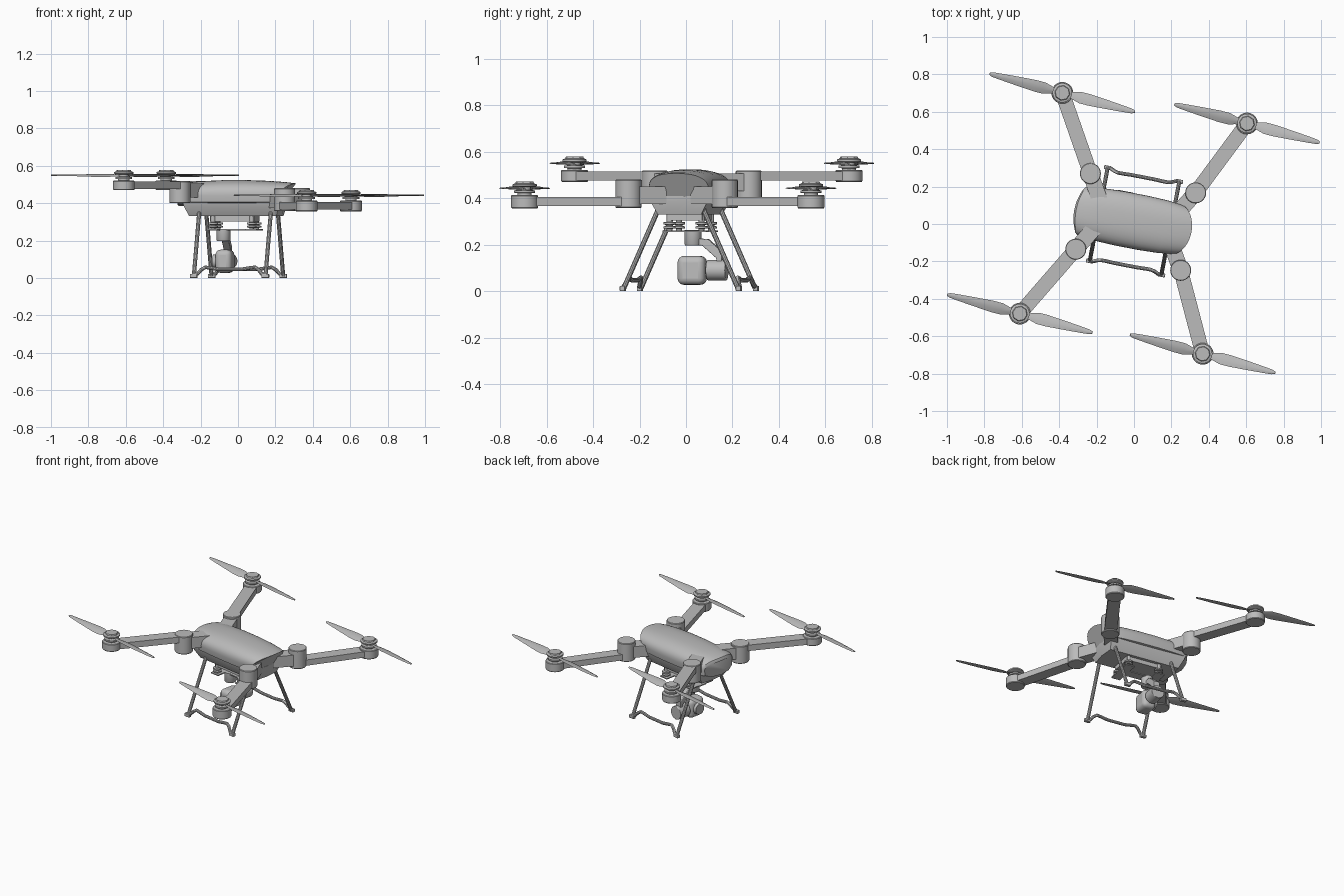
import bpy, bmesh, math
from mathutils import Vector, Matrix

cube = bpy.data.objects.get("Cube")
if cube:
    bpy.data.objects.remove(cube, do_unlink=True)

grey = bpy.data.materials.new("light_grey")
grey.use_nodes = True
COLOR = (0.5, 0.5, 0.5, 1)
grey.diffuse_color = COLOR
grey.node_tree.nodes["Principled BSDF"].inputs["Base Color"].default_value = COLOR

# Everything is built along +x (nose), then the whole aircraft is yawed
YAW = Matrix.Rotation(math.radians(-10.9), 4, 'Z') @ Matrix.Translation((0, 0.015, 0))
made = []


def finish(name, bm, bevel=0):
    bmesh.ops.recalc_face_normals(bm, faces=bm.faces[:])
    me = bpy.data.meshes.new(name)
    bm.to_mesh(me)
    bm.free()
    me.materials.append(grey)
    ob = bpy.data.objects.new(name, me)
    bpy.context.collection.objects.link(ob)
    ob.matrix_world = YAW
    if bevel:
        mod = ob.modifiers.new("rounded_edges", 'BEVEL')
        mod.width, mod.segments = bevel, 4
    made.append(ob)
    return ob


def loft(bm, rings):
    """Skin a list of closed point rings and cap both ends."""
    rows = [[bm.verts.new(p) for p in r] for r in rings]
    n = len(rows[0])
    for a, b in zip(rows, rows[1:]):
        for i in range(n):
            bm.faces.new((a[i], a[(i + 1) % n], b[(i + 1) % n], b[i]))
    bm.faces.new(rows[0][::-1])
    bm.faces.new(rows[-1])


def turned(bm, x, y, profile, sides=32):
    """Vertical turned part from (radius, z) pairs."""
    loft(bm, [[(x + r * math.cos(2 * math.pi * i / sides),
                y + r * math.sin(2 * math.pi * i / sides), z) for i in range(sides)]
              for r, z in profile])


def box(bm, center, size):
    m = Matrix.Translation(center) @ Matrix.Diagonal((*size, 1))
    bmesh.ops.create_cube(bm, size=1, matrix=m)


def beam(bm, p, q, width, z0, z1):
    """Level bar of rectangular section between two plan points."""
    p, q = Vector(p), Vector(q)
    s = (q - p).normalized().orthogonal() * width / 2
    loft(bm, [[(c.x + k * s.x, c.y + k * s.y, z) for k, z in
               ((-1, z0), (1, z0), (1, z1), (-1, z1))] for c in (p, q)])


def rod(bm, points, r, sides=10):
    """Round rod through a list of points."""
    pts = [Vector(p) for p in points]
    rings = []
    for i, p in enumerate(pts):
        t = (pts[min(i + 1, len(pts) - 1)] - pts[max(i - 1, 0)]).normalized()
        u = t.cross(Vector((0.3, 0.5, 0.81))).normalized()
        v = t.cross(u)
        rings.append([p + r * (math.cos(a) * u + math.sin(a) * v)
                      for a in (2 * math.pi * k / sides for k in range(sides))])
    loft(bm, rings)


# Fuselage shell: domed sections, rounded rear, undercut nose
def section(x, w, crown, bulge, shear):
    pts = []
    for i in range(21):
        a = math.pi * i / 20
        c, s = math.cos(a), math.sin(a)
        pts.append((math.copysign(abs(c) ** 0.8, c), 0.44 + (crown - 0.44) * abs(s) ** 0.8))
    pts += [(-0.96, 0.405), (-0.6, 0.39), (0, 0.386), (0.6, 0.39), (0.96, 0.405)]
    return [(x + bulge * (1 - k * k) - shear * (crown - z), w * k, z) for k, z in pts]


bm = bmesh.new()
loft(bm, [section(*s) for s in (
    (-0.300, 0.118, 0.480, -0.028, 0), (-0.292, 0.128, 0.497, -0.026, 0),
    (-0.270, 0.136, 0.508, -0.020, 0), (-0.20, 0.142, 0.517, -0.008, 0),
    (-0.08, 0.147, 0.523, 0, 0), (0.05, 0.147, 0.523, 0, 0),
    (0.16, 0.143, 0.519, 0.008, 0.1), (0.24, 0.136, 0.512, 0.022, 0.35),
    (0.275, 0.130, 0.506, 0.035, 0.55))])
finish("fuselage_shell", bm)

# Tapered belly
bm = bmesh.new()
loft(bm, [[(x0, -w, z), (x1, -w, z), (x1 + 0.01, 0, z), (x1, w, z), (x0, w, z), (x0 - 0.01, 0, z)]
          for x0, x1, w, z in ((-0.25, 0.225, 0.095, 0.33), (-0.275, 0.24, 0.125, 0.385),
                               (-0.28, 0.24, 0.13, 0.41))])
finish("belly", bm)

# Arms: pivot, motor position, hinge / arm / pod heights
ARMS = {
    "rear": ((-0.28, 0.206), (-0.509, 0.601), (0.40, 0.518), (0.475, 0.515), (0.47, 0.52), 0.43),
    "front": ((0.292, 0.211), (0.4915, 0.627), (0.357, 0.48), (0.366, 0.405), (0.356, 0.413), 0.375),
}
# Blade stations: distance, chord, pitch in degrees
BLADE = ((0.025, 0.03, 18), (0.06, 0.042, 18), (0.10, 0.064, 16), (0.15, 0.064, 14),
         (0.25, 0.049, 10), (0.34, 0.034, 7), (0.385, 0.025, 5), (0.402, 0.012, 5))
for end, (piv, mot, hinge, arm, pod, sh) in ARMS.items():
    for side, k in (("left", 1), ("right", -1)):
        px, py, mx, my = piv[0], k * piv[1], mot[0], k * mot[1]
        tag = f"{end}_{side}"
        bm = bmesh.new()
        turned(bm, px, py, [(0.053, hinge[0]), (0.056, hinge[0] + 0.004),
                            (0.056, hinge[1] - 0.004), (0.053, hinge[1])])
        finish(f"{tag}_hinge", bm)
        bm = bmesh.new()
        beam(bm, (px * 0.72, py * 0.35), (px, py), 0.085, sh, sh + 0.075)
        finish(f"{tag}_shoulder", bm)
        bm = bmesh.new()
        beam(bm, (px, py), (mx, my), 0.078, *arm)
        finish(f"{tag}_arm", bm)
        z = pod[1]
        bm = bmesh.new()
        turned(bm, mx, my, [(0.055, pod[0]), (0.058, pod[0] + 0.004), (0.058, z - 0.003), (0.055, z)])
        turned(bm, mx, my, [(0.03, z - 0.002), (0.03, z + 0.008), (0.045, z + 0.010), (0.045, z + 0.020),
                            (0.026, z + 0.022), (0.026, z + 0.036)])
        finish(f"{tag}_motor", bm)
        bm = bmesh.new()
        turned(bm, mx, my, [(0.046, z + 0.034), (0.052, z + 0.038), (0.052, z + 0.046), (0.042, z + 0.050)])
        turned(bm, mx, my, [(0.042, z + 0.048), (0.038, z + 0.058)], 8)
        finish(f"{tag}_hub_cap", bm)

        # Two twisted blades
        bm = bmesh.new()
        for turn in (0, math.pi):
            rot = Matrix.Translation((mx, my, z + 0.028)) @ Matrix.Rotation(
                turn + math.radians(-3.8), 4, 'Z')
            rings = []
            for d, chord, pitch in BLADE:
                tw = Matrix.Rotation(math.radians(-pitch), 4, 'X')
                rings.append([rot @ (Vector((d, 0, 0)) + tw @ Vector((0, u * chord, v)))
                              for u, v in ((-0.5, 0), (-0.2, 0.004), (0.15, 0.004),
                                           (0.5, 0), (0.1, -0.002), (-0.25, -0.002))])
            loft(bm, rings)
        finish(f"{tag}_propeller", bm)

# Landing gear: two splayed legs, feet and an arched skid bar on each side
for side, k in (("left", 1), ("right", -1)):
    bm = bmesh.new()
    for x in (-0.195, 0.195):
        rod(bm, [(x, k * 0.095, 0.36), (x, k * 0.25, 0.012)], 0.011)
    finish(f"{side}_legs", bm)
    bm = bmesh.new()
    for x in (-0.195, 0.195):
        box(bm, (x, k * 0.254, 0.011), (0.04, 0.022, 0.022))
    finish(f"{side}_feet", bm, 0.004)
    bm = bmesh.new()
    half = [(0.195, 0.254, 0.014), (0.175, 0.252, 0.022), (0.155, 0.243, 0.045),
            (0.135, 0.238, 0.057), (0.11, 0.238, 0.054), (0.06, 0.24, 0.046)]
    path = [(-x, k * y, z) for x, y, z in half] + [(x, k * y, z) for x, y, z in half[::-1]]
    rod(bm, path, 0.010)
    finish(f"{side}_skid_bar", bm)

# Camera mount: plates with four dampers
bm = bmesh.new()
box(bm, (-0.02, 0, 0.318), (0.24, 0.15, 0.03))
finish("mount_upper_plate", bm)
bm = bmesh.new()
box(bm, (-0.02, 0, 0.258), (0.28, 0.06, 0.007))
for x in (-0.125, 0.085):
    box(bm, (x, 0, 0.258), (0.06, 0.19, 0.007))
finish("mount_lower_plate", bm)
bm = bmesh.new()
for x in (-0.125, 0.085):
    for y in (-0.07, 0.07):
        turned(bm, x, y, [(0.013, 0.255), (0.013, 0.268), (0.026, 0.270), (0.026, 0.278), (0.015, 0.281),
                          (0.015, 0.284), (0.026, 0.287), (0.026, 0.296), (0.013, 0.298), (0.013, 0.332)], 20)
finish("mount_dampers", bm)

# Gimbal: yaw motor, bent arm, pitch motor
bm = bmesh.new()
turned(bm, -0.082, 0, [(0.034, 0.197), (0.037, 0.202), (0.037, 0.262)])
finish("gimbal_yaw_motor", bm)
bm = bmesh.new()
rings = [[(x, y + dy, z + dz) for x, dy, dz in ((-0.10, -0.012, -0.014), (-0.06, -0.012, -0.014),
                                                (-0.06, 0.012, 0.014), (-0.10, 0.012, 0.014))]
         for y, z in ((0.01, 0.212), (0.055, 0.210), (0.118, 0.155), (0.118, 0.10))]
loft(bm, rings)
finish("gimbal_arm", bm, 0.004)
bm = bmesh.new()
bmesh.ops.create_cone(bm, cap_ends=True, segments=32, radius1=0.044, radius2=0.044, depth=0.085,
                      matrix=Matrix.Translation((-0.078, 0.106, 0.09)) @ Matrix.Rotation(math.pi / 2, 4, 'X'))
finish("gimbal_pitch_motor", bm, 0.004)

# Camera body with a short lens
bm = bmesh.new()
box(bm, (-0.074, -0.002, 0.089), (0.09, 0.122, 0.124))
finish("camera_body", bm, 0.028)
bm = bmesh.new()
bmesh.ops.create_cone(bm, cap_ends=True, segments=32, radius1=0.04, radius2=0.036, depth=0.03,
                      matrix=Matrix.Translation((-0.122, -0.002, 0.089)) @ Matrix.Rotation(-math.pi / 2, 4, 'Y'))
finish("camera_lens", bm)

# Smooth shading with sharp edges kept
bpy.ops.object.select_all(action='DESELECT')
for ob in made:
    ob.select_set(True)
bpy.context.view_layer.objects.active = made[0]
bpy.ops.object.shade_smooth_by_angle(angle=math.radians(35))
